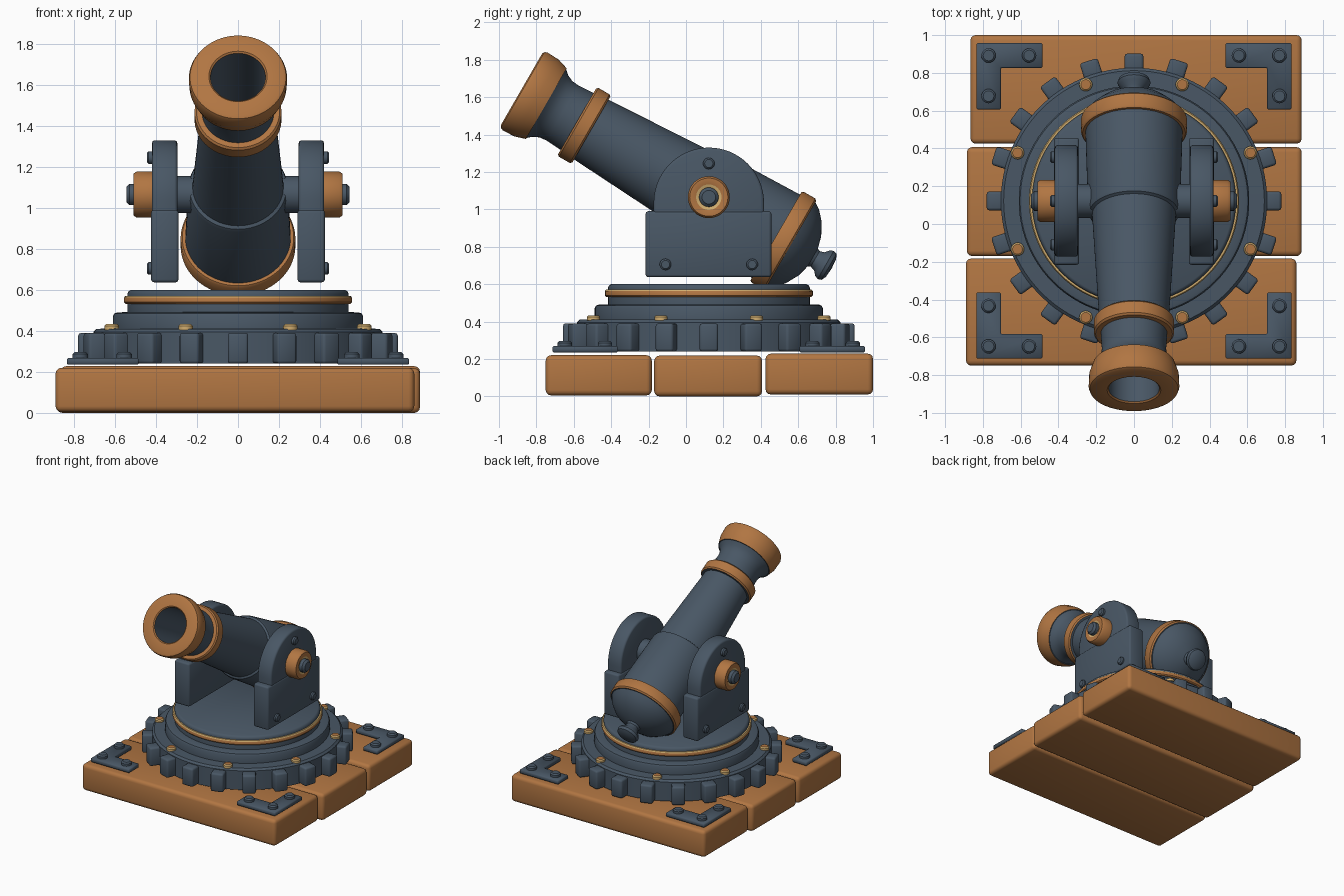
import bpy, bmesh, math
from mathutils import Matrix, Vector

if "Cube" in bpy.data.objects:
    bpy.data.objects.remove(bpy.data.objects["Cube"])


def material(name, rgb):
    m = bpy.data.materials.new(name)
    m.diffuse_color = (*rgb, 1)
    m.use_nodes = True
    m.node_tree.nodes["Principled BSDF"].inputs["Base Color"].default_value = m.diffuse_color
    return m


IRON = material("blue_grey_iron", (0.066, 0.095, 0.130))
WOOD = material("warm_brown", (0.440, 0.180, 0.055))
GOLD = material("pale_gold", (0.640, 0.420, 0.160))
CY = 0.122          # centre of the turntable and trunnions
TZ = 1.065          # trunnion height


def finish(name, bm, mats, angle=40):
    bmesh.ops.recalc_face_normals(bm, faces=bm.faces)
    mesh = bpy.data.meshes.new(name)
    bm.to_mesh(mesh)
    bm.free()
    for m in mats:
        mesh.materials.append(m)
    ob = bpy.data.objects.new(name, mesh)
    bpy.context.collection.objects.link(ob)
    bpy.ops.object.select_all(action='DESELECT')
    ob.select_set(True)
    bpy.context.view_layer.objects.active = ob
    bpy.ops.object.shade_smooth_by_angle(angle=math.radians(angle))
    return ob


def prism(name, outline, depth, matrix, mat, bevel=0.0, segs=2):
    """Extrude a flat outline along local z, bevel its sharp edges, place it."""
    bm = bmesh.new()
    face = bm.faces.new([bm.verts.new((x, y, 0)) for x, y in outline])
    ext = bmesh.ops.extrude_face_region(bm, geom=[face])
    for v in ext["geom"]:
        if isinstance(v, bmesh.types.BMVert):
            v.co.z += depth
    bmesh.ops.recalc_face_normals(bm, faces=bm.faces)
    if bevel:
        edges = [e for e in bm.edges if e.calc_face_angle(0) > 0.6]
        bmesh.ops.bevel(bm, geom=edges, offset=bevel, segments=segs,
                        affect='EDGES', profile=0.5)
    bm.transform(matrix)
    return finish(name, bm, [mat], 50)


def box(name, lo, hi, mat, bevel, segs=2, matrix=Matrix()):
    (a, b, c), (d, e, f) = lo, hi
    return prism(name, [(a, b), (d, b), (d, e), (a, e)], f - c,
                 matrix @ Matrix.Translation((0, 0, c)), mat, bevel, segs)


def lathe(name, profile, matrix, mats, n=64):
    """Revolve (radius, height, material of the next band) about local z."""
    bm = bmesh.new()
    rings = []
    for r, h, _ in profile:
        if r < 1e-5:
            rings.append([bm.verts.new((0, 0, h))] * n)
        else:
            rings.append([bm.verts.new((r * math.cos(2 * math.pi * i / n),
                                        r * math.sin(2 * math.pi * i / n), h))
                          for i in range(n)])
    for k in range(len(rings) - 1):
        for i in range(n):
            j = (i + 1) % n
            quad = [rings[k][i], rings[k][j], rings[k + 1][j], rings[k + 1][i]]
            f = bm.faces.new(list(dict.fromkeys(quad)))
            f.material_index = profile[k][2]
    bm.transform(matrix)
    return finish(name, bm, mats)


def stud(name, r, h, matrix, mats, top=0, n=20):
    c = min(r, h) * 0.3
    return lathe(name, [(0, 0, 0), (r, 0, 0), (r, h - c, 0), (r - c, h, top), (0, h, 0)],
                 matrix, mats, n)


# Three base planks, each a little out of line
for name, lo, hi in (("front_plank", (-0.89, -0.75, 0.005), (0.86, -0.183, 0.22)),
                     ("middle_plank", (-0.885, -0.17, 0.0), (0.888, 0.407, 0.218)),
                     ("back_plank", (-0.866, 0.425, 0.01), (0.888, 1.0, 0.228))):
    box(name, lo, hi, WOOD, 0.028, 3)

# Corner plates with three studs each
for sx in (-1, 1):
    for sy in (-1, 1):
        L = [(0.835, 0.835), (0.485, 0.835), (0.485, 0.705),
             (0.705, 0.705), (0.705, 0.485), (0.835, 0.485)]
        prism("corner_plate", [(sx * x, CY + sy * y) for x, y in L], 0.033,
              Matrix.Translation((0, 0, 0.235)), IRON, 0.006, 1)
        for x, y in ((0.77, 0.77), (0.555, 0.77), (0.77, 0.555)):
            stud("corner_stud", 0.038, 0.032,
                 Matrix.Translation((sx * x, CY + sy * y, 0.264)), [IRON])

# Stepped turntable with a thin metal hoop
base = Matrix.Translation((0, CY, 0))
lathe("turntable", [(0, 0.24, 0), (0.705, 0.24, 0), (0.705, 0.395, 0), (0.69, 0.41, 0),
                    (0.61, 0.412, 0), (0.61, 0.472, 0), (0.603, 0.485, 0), (0.59, 0.49, 0),
                    (0.54, 0.492, 0), (0.54, 0.58, 0), (0.534, 0.593, 0),
                    (0.522, 0.60, 0), (0, 0.60, 0)], base, [IRON], 96)
lathe("turntable_hoop", [(0.535, 0.532, 0), (0.548, 0.532, 0), (0.556, 0.54, 0),
                         (0.556, 0.562, 1), (0.55, 0.57, 1), (0.535, 0.57, 0)],
      base, [WOOD, GOLD], 96)

# Gear teeth and deck rivets around the turntable
for i in range(20):
    box("gear_tooth", (0.66, -0.05, 0.24), (0.78, 0.05, 0.39), IRON, 0.014, 2,
        base @ Matrix.Rotation(i * math.pi / 10, 4, 'Z'))
for i in range(8):
    a = math.radians(22.5 + 45 * i)
    stud("deck_rivet", 0.035, 0.028,
         Matrix.Translation((0.667 * math.cos(a), CY + 0.667 * math.sin(a), 0.405)),
         [GOLD, WOOD], 1)

# Carriage cheeks, trunnions, caps and bolts, mirrored left and right
arc = [(0.295 * math.cos(math.pi * i / 32), 1.035 + 0.295 * math.sin(math.pi * i / 32))
       for i in range(33)]
outline = [(0.295, 0.70)] + arc + [(-0.295, 0.70)]
for s in (-1, 1):
    # local z points outward along x, local y is world z
    out = Matrix(((0, 0, s, 0), (1, 0, 0, CY), (0, 1, 0, 0), (0, 0, 0, 1)))

    def at(y, z, x):
        return out @ Matrix.Translation((y, z, x))
    prism("cheek_round", outline, 0.124, at(0, 0, 0.296), IRON, 0.014)
    box("cheek_block", (-0.338, 0.637, 0.290), (0.334, 0.99, 0.424), IRON, 0.014, 2, out)
    lathe("trunnion", [(0, 0, 0), (0.09, 0, 0), (0.09, 0.20, 0), (0, 0.20, 0)],
          at(0, TZ, 0.12), [IRON], 40)
    lathe("trunnion_cap", [(0, 0, 0), (0.112, 0, 0), (0.112, 0.075, 0), (0.102, 0.09, 0),
                           (0.068, 0.09, 1), (0.056, 0.083, 1), (0, 0.083, 0)],
          at(0, TZ, 0.42), [WOOD, GOLD], 40)
    stud("trunnion_bolt", 0.052, 0.055, at(0, TZ, 0.49), [IRON], 0, 24)
    for y, z in ((0, 1.245), (-0.232, 0.705), (0.232, 0.705)):
        stud("cheek_stud", 0.031, 0.03, at(y, z, 0.415), [IRON])

# Barrel lathed from rear knob to muzzle and back down the bore
axis = Vector((0, -math.cos(math.radians(30)), 0.5))
barrel = Matrix.Translation((0, CY - 0.003, TZ)) @ axis.to_track_quat('Z', 'Y').to_matrix().to_4x4()
profile = [
    # knob and rounded breech
    (0, -0.762, 0), (0.055, -0.758, 0), (0.08, -0.745, 0), (0.087, -0.725, 0),
    (0.078, -0.705, 0), (0.055, -0.685, 0), (0.048, -0.66, 0), (0.055, -0.645, 0),
    (0.12, -0.628, 0), (0.19, -0.59, 0), (0.24, -0.545, 0), (0.262, -0.51, 0),
    # rear band
    (0.27, -0.51, 1), (0.28, -0.50, 1), (0.28, -0.43, 1), (0.272, -0.418, 1),
    # thick rear section, step and taper
    (0.257, -0.418, 0), (0.243, 0.055, 0), (0.237, 0.072, 0), (0.222, 0.08, 0),
    (0.184, 0.722, 0),
    # front band
    (0.203, 0.722, 1), (0.212, 0.732, 1), (0.212, 0.80, 1), (0.203, 0.81, 1),
    # neck and flare
    (0.176, 0.81, 0), (0.17, 0.90, 0), (0.174, 0.94, 0), (0.19, 0.975, 0),
    (0.212, 1.0, 0),
    # muzzle ring
    (0.218, 1.0, 1), (0.237, 1.06, 1), (0.24, 1.13, 1), (0.234, 1.146, 1),
    (0.22, 1.153, 1), (0.142, 1.153, 1), (0.134, 1.146, 0),
    # bore
    (0.134, 0.50, 0), (0, 0.50, 0)]
lathe("barrel", profile, barrel, [IRON, WOOD], 72)
